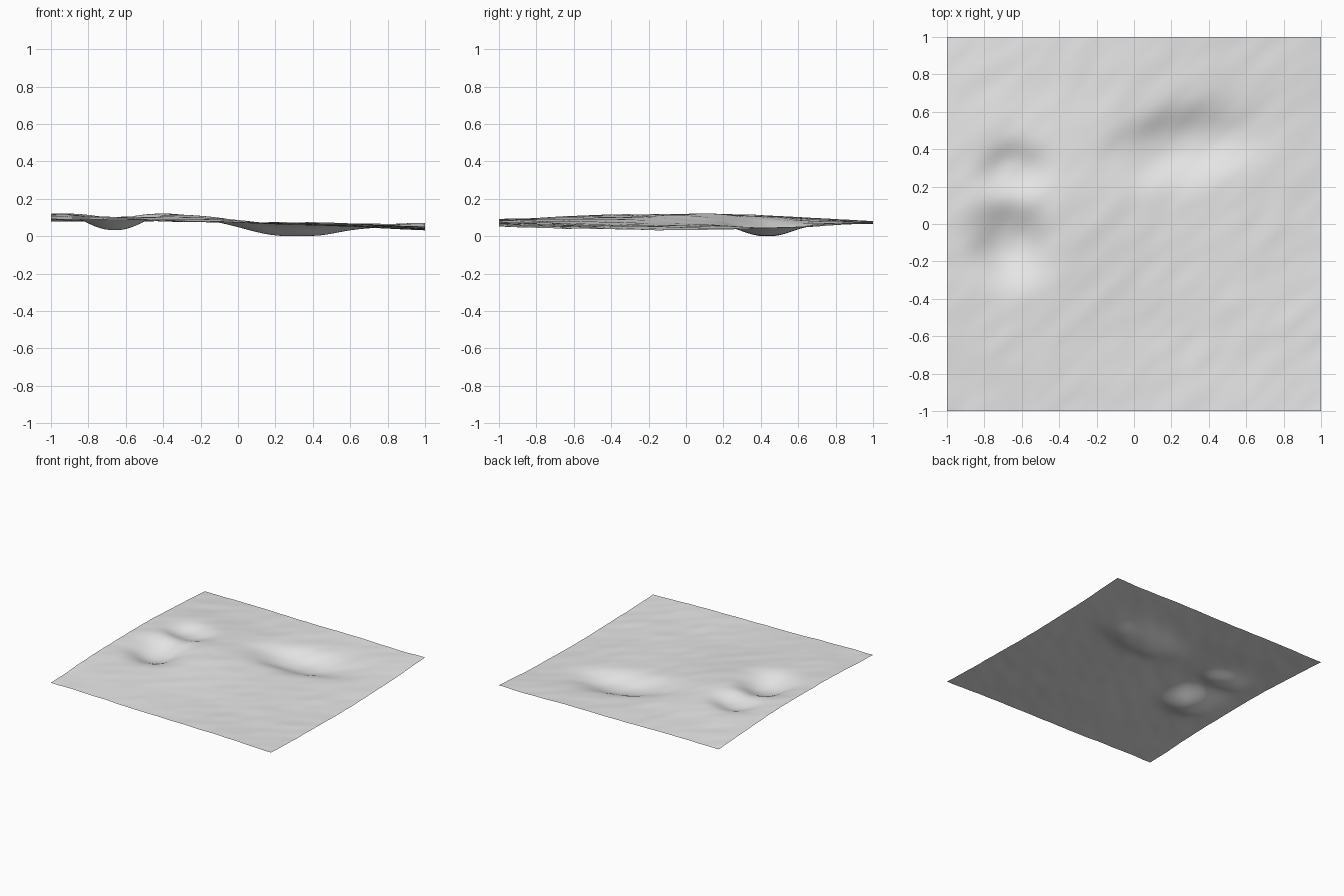
import bpy
import bmesh
import math
from mathutils import Vector, noise

cube = bpy.data.objects.get("Cube")
if cube:
    bpy.data.objects.remove(cube, do_unlink=True)

GRID = 120

# Hollows: centre x, centre y, radius x, radius y, turn, depth
HOLLOWS = [
    (-0.66, -0.10, 0.18, 0.19, 0.0, 0.088),
    (-0.65, 0.29, 0.17, 0.13, 0.0, 0.055),
    (0.28, 0.43, 0.34, 0.165, 0.2, 0.065),
]


def falloff(x, y, cx, cy, rx, ry, turn=0.0, power=1.0):
    """Rounded bump shape, one at its centre."""
    dx, dy = x - cx, y - cy
    u = (dx * math.cos(turn) + dy * math.sin(turn)) / rx
    v = (dy * math.cos(turn) - dx * math.sin(turn)) / ry
    return math.exp(-(u * u + v * v) ** power)


def ripple(x, y):
    """Fine diagonal streaks over softer unevenness."""
    along, across = x + y, y - x
    fine = noise.noise(Vector((along * 3, across * 7, 2)))
    soft = noise.noise(Vector((x * 2.5, y * 2.5, 9)))
    return 0.0035 * fine + 0.004 * soft


def height(x, y):
    # Broad slope that fades towards the front and back edges
    tilt = 0.04 - 0.0285 * y * y - 0.0065 * y
    z = 0.07 - tilt * x
    # Low mound surrounding the small hollows
    z += 0.033 * falloff(x, y, -0.45, 0.1, 0.45, 0.45)
    for cx, cy, rx, ry, turn, depth in HOLLOWS:
        z -= depth * falloff(x, y, cx, cy, rx, ry, turn, 1.25)
    return z + ripple(x, y)


# Terrain sheet
bm = bmesh.new()
bmesh.ops.create_grid(bm, x_segments=GRID, y_segments=GRID, size=1)
for v in bm.verts:
    v.co.z = height(v.co.x, v.co.y)
lowest = min(v.co.z for v in bm.verts)
for v in bm.verts:
    v.co.z -= lowest
for f in bm.faces:
    f.smooth = True

mesh = bpy.data.meshes.new("terrain")
bm.to_mesh(mesh)
bm.free()
terrain = bpy.data.objects.new("terrain", mesh)
bpy.context.collection.objects.link(terrain)

# Plain grey surface
grey = bpy.data.materials.new("light_grey")
grey.use_nodes = True
colour = (0.8, 0.8, 0.8, 1)
grey.diffuse_color = colour
grey.node_tree.nodes["Principled BSDF"].inputs["Base Color"].default_value = colour
mesh.materials.append(grey)
